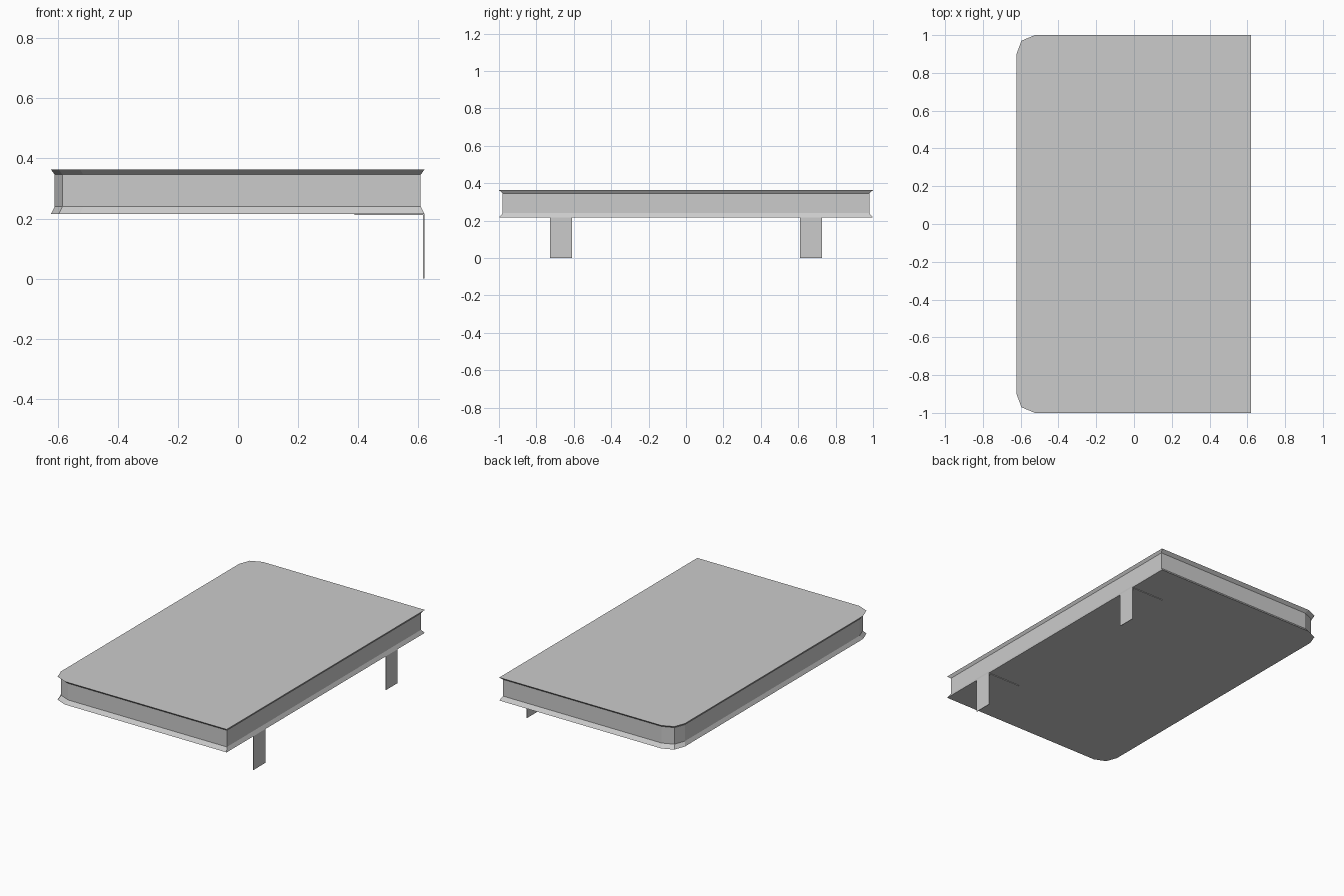
import bpy, bmesh

if "Cube" in bpy.data.objects:
    bpy.data.objects.remove(bpy.data.objects["Cube"])


def make_object(name, bm):
    bmesh.ops.recalc_face_normals(bm, faces=bm.faces[:])
    mesh = bpy.data.meshes.new(name)
    bm.to_mesh(mesh)
    bm.free()
    obj = bpy.data.objects.new(name, mesh)
    bpy.context.collection.objects.link(obj)
    return obj


def loft(name, rings):
    """Closed solid through matching rings of points."""
    bm = bmesh.new()
    loops = [[bm.verts.new(p) for p in ring] for ring in rings]
    n = len(loops[0])
    for a, b in zip(loops, loops[1:]):
        for i in range(n):
            j = (i + 1) % n
            bm.faces.new((a[i], a[j], b[j], b[i]))
    bm.faces.new(loops[0])
    bm.faces.new(loops[-1])
    return make_object(name, bm)


# Slab outline: square right corners, rounded left corners
half = [(0.62, 1.0), (-0.525, 1.0), (-0.596, 0.97), (-0.622, 0.9)]
outline = half + [(x, -y) for x, y in reversed(half)]

# Slab: flared lip at bottom and top, recessed wall between (z, scale)
levels = [(0.216, 1.0), (0.24, 0.98), (0.346, 0.98), (0.363, 1.0)]
loft("slab", [[(x * s, y * s, z) for x, y in outline] for z, s in levels])

# L-shaped flat brackets: mounting plate plus hanging leg
T = 0.004
bracket = [(0.387, 0.216), (0.62, 0.216), (0.62, 0.0), (0.62 - T, 0.0),
           (0.62 - T, 0.216 - T), (0.387, 0.216 - T)]
for name, side in (("front_leg", -1), ("back_leg", 1)):
    loft(name, [[(x, side * y, z) for x, z in bracket] for y in (0.61, 0.727)])
